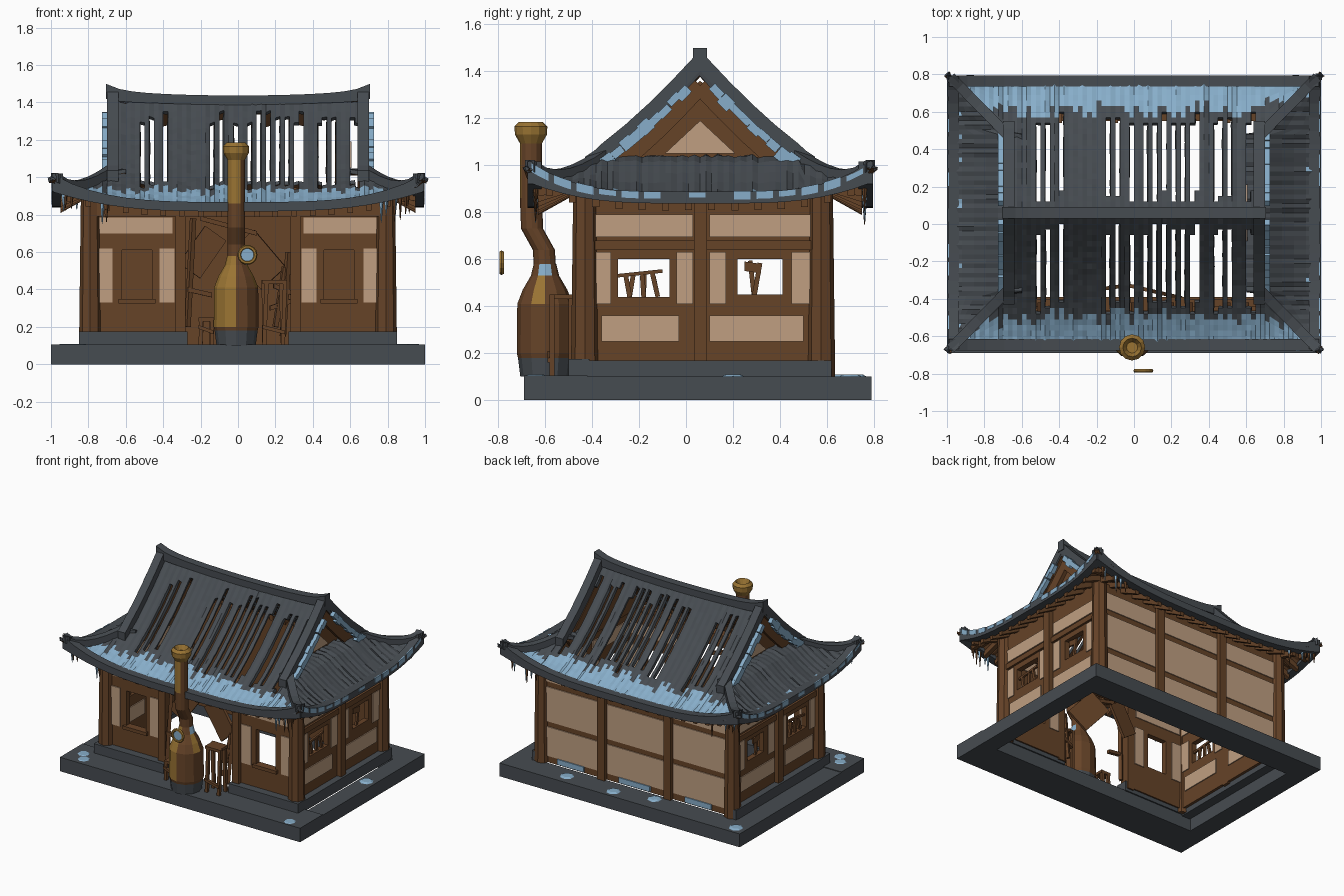
import bpy, bmesh, math, random
from mathutils import Vector

random.seed(4)
cube = bpy.data.objects.get("Cube")
if cube:
    bpy.data.objects.remove(cube)


def material(name, *rgb):
    col = [(c / 255) ** 2.2 for c in rgb] + [1]
    m = bpy.data.materials.new(name)
    m.use_nodes = True
    m.diffuse_color = col
    m.node_tree.nodes["Principled BSDF"].inputs["Base Color"].default_value = col
    return m


SLATE = material("slate", 72, 77, 82)
SNOW = material("pale blue snow", 134, 172, 200)
WOOD = material("dark wood", 102, 69, 44)
PLASTER = material("plaster", 190, 157, 128)
BRASS = material("brass", 152, 115, 54)


def build(name, verts, faces, mats, rule=None, closed=True):
    """Mesh from points; rule picks a slot from face centre and normal."""
    bm = bmesh.new()
    vs = [bm.verts.new(v) for v in verts]
    for f in faces:
        bm.faces.new([vs[i] for i in f])
    bm.normal_update()
    if closed:
        bmesh.ops.recalc_face_normals(bm, faces=bm.faces)
    else:
        for f in bm.faces:
            if f.normal.z < 0:
                f.normal_flip()
    if rule:
        for f in bm.faces:
            f.material_index = rule(f.calc_center_median(), f.normal)
    me = bpy.data.meshes.new(name)
    bm.to_mesh(me)
    bm.free()
    for m in mats:
        me.materials.append(m)
    ob = bpy.data.objects.new(name, me)
    bpy.context.collection.objects.link(ob)
    return ob


def rings(name, loops, mats, rule=None):
    """Skin a list of equal loops and cap both ends."""
    n, k = len(loops[0]), len(loops)
    faces = [(a * n + i, a * n + (i + 1) % n, (a + 1) * n + (i + 1) % n, (a + 1) * n + i)
             for a in range(k - 1) for i in range(n)]
    faces += [tuple(range(n)), tuple(range((k - 1) * n, k * n))]
    return build(name, [p for l in loops for p in l], faces, mats, rule)


def beam(name, pts, w, h, mat, flare=1.0):
    """Rectangular section along a path, upright on shallow runs; flare thickens the ends."""
    pts = [Vector(p) for p in pts]
    loops = []
    for i, p in enumerate(pts):
        t = (pts[min(i + 1, len(pts) - 1)] - pts[max(i - 1, 0)]).normalized()
        side = t.cross(Vector((0, 0, 1)))
        side = side.normalized() if side.length > 0.01 else Vector((1, 0, 0))
        up = Vector((0, 0, 1)) if abs(t.z) < .6 else side.cross(t)
        edge = abs(2 * i / (len(pts) - 1) - 1) ** 6
        a, b = side * w / 2, up * h / 2 * (1 + (flare - 1) * edge)
        loops.append([p - a - b, p + a - b, p + a + b, p - a + b])
    return rings(name, loops, [mat])


def stack(name, levels, mats, rule=None, sides=12):
    """Horizontal rings given as x, y, z, radius."""
    loops = [[(x + r * math.cos(i * math.tau / sides), y + r * math.sin(i * math.tau / sides), z)
              for i in range(sides)] for x, y, z, r in levels]
    return rings(name, loops, mats, rule)


def box(name, x0, x1, y0, y1, z0, z1, mat):
    return rings(name, [[(x0, y0, z), (x1, y0, z), (x1, y1, z), (x0, y1, z)] for z in (z0, z1)], [mat])


# Stone base ring, wide terrace in front
box("terrace", -1, 1, -.69, -.42, 0, .105, SLATE)
box("base_back", -1, 1, .6, .79, 0, .1, SLATE)
for s, n, inner in ((1, "left", .87), (-1, "right", .855)):
    box("base_" + n, *sorted((s * inner, s)), -.42, .6, 0, .1, SLATE)
    box("sill_" + n, *sorted((s * .78, s * .85)), -.48, .62, .09, .17, SLATE)
    box("sill_front_" + n, *sorted((s * .27, s * .85)), -.5, -.41, .1, .175, SLATE)
for x, y in ((-.9, -.55), (-.85, -.62), (.88, -.64), (.93, .2), (.5, .7), (-.2, .66), (-.92, .72), (.1, .72)):
    stack("snow_patch", [(x, y, .1, .05), (x, y, .109, .035)], [SNOW], sides=7)


def slab(name, side, u0, u1, z0, z1, o0, o1, mat):
    """Box on one wall: u runs along the wall, o is distance outwards."""
    if side in ("front", "back"):
        a, b = (-o1, -o0) if side == "front" else (o0, o1)
        return box(name, u0, u1, a, b, z0, z1, mat)
    a, b = (o0, o1) if side == "left" else (-o1, -o0)
    return box(name, a, b, u0, u1, z0, z1, mat)


def bay(side, u0, u1, win, o, panels):
    """Wall bay around a window with plaster panels showing on both faces."""
    w0, w1, z0, z1 = win
    for part in ((u0, u1, .13, z0), (u0, u1, z1, .91), (u0, w0, z0, z1), (w1, u1, z0, z1)):
        slab(side + "_wall", side, *part, o - .04, o, WOOD)
    for p in panels:
        slab(side + "_plaster", side, *p, o - .047, o + .007, PLASTER)


# Front and side walls
for s in (-1, 1):
    def m(a, b):
        return tuple(sorted((s * a, s * b)))
    bay("front", *m(.29, .8), (*m(.46, .62), .35, .61), .44,
        [(*m(.35, .74), .70, .785), (*m(.34, .42), .33, .62), (*m(.67, .75), .33, .62)])
    slab("front_post", "front", *m(.28, .335), .12, .9, .4, .47, WOOD)
    slab("front_window_sill", "front", *m(.44, .64), .325, .35, .4, .46, WOOD)
for side in ("left", "right"):
    bay(side, -.44, .06, (-.29, -.07, .44, .60), .80,
        [(-.39, .03, .695, .79), (-.40, -.32, .41, .63), (-.04, .03, .41, .63), (-.36, -.03, .25, .36)])
    bay(side, .06, .6, (.22, .41, .45, .60), .80,
        [(.1, .54, .695, .79), (.1, .17, .41, .63), (.45, .54, .41, .63), (.1, .5, .25, .36)])
    slab(side + "_mid_post", side, .035, .09, .12, .9, .76, .835, WOOD)
    slab(side + "_rail", side, -.44, .6, .64, .68, .78, .815, WOOD)
    o = .78 if side == "left" else -.78
    for y in (-.24, -.18, -.12, .29):
        beam("lattice_bar", [(o, y, .44), (o, y + random.uniform(-.03, .03), random.uniform(.52, .6))], .015, .02, WOOD)
    beam("lattice_rail", [(o, -.29, .53), (o, -.1, .55)], .015, .015, WOOD)
    beam("lattice_rail", [(o, .25, .57), (o, .32, .56)], .015, .04, WOOD)
for x in (-.79, .79):
    for y in (-.43, .575):
        stack("corner_post", [(x, y, .1, .06), (x, y, .91, .05)], [WOOD], sides=8)

# Back wall, plaster outside only
slab("back_wall", "back", -.8, .8, .1, .91, .55, .59, WOOD)
for a, b in ((-.75, -.31), (-.24, .24), (.31, .75)):
    for z0, z1 in ((.15, .37), (.41, .67), (.71, .84)):
        slab("back_plaster", "back", a, b, z0, z1, .585, .597, PLASTER)
    slab("back_snow", "back", a + .12, b - .1, .11, .15, .59, .605, SNOW)
for x in (-.275, .275):
    slab("back_post", "back", x - .03, x + .03, .1, .9, .56, .62, WOOD)
box("lintel", -.8, .8, -.465, -.39, .79, .88, WOOD)

# Roof surface: concave slope with lifted corners
YC, G, HIP, EAVE = .06, .7, .42, .74


def height(e, x, d):
    lift = .155 * min(abs(x * d) / EAVE, 1) ** 3.5
    return .84 + .57 * max(1 - e / EAVE, 0) ** 1.42 + lift


def front_point(x, d, s):
    return Vector((x, YC + s * d, height(d, x, d)))


def side_point(dy, x, s):
    e = HIP + (EAVE - HIP) * (max(x, G) - G) / (1 - G)
    bow = .02 * (1 - (dy / EAVE) ** 2)
    return Vector((s * x, YC + dy, height(e, x, dy) + bow))


def patch(name, us, start, end, point, s, rows, pick):
    """Corrugated roof sheet; pick returns a slot, or None for a hole."""
    verts, faces, slots = [], [], []
    for i, u in enumerate(us):
        bump = random.uniform(0, .007) + .007 * (i % 2)
        for r in range(rows + 1):
            v = start(u) + (end - start(u)) * r / rows
            jig = Vector((0, 0, bump + random.uniform(-.003, .003)))
            verts.append(point(u, v, s) + jig)
    for i in range(len(us) - 1):
        u, edge = (us[i] + us[i + 1]) / 2, random.uniform(-.04, .04)
        for r in range(rows):
            slot = pick(u, start(u) + (end - start(u)) * (r + .5) / rows, edge)
            a = i * (rows + 1) + r
            if slot is not None:
                faces.append((a, a + 1, a + rows + 2, a + rows + 1))
                slots.append(slot)
    ob = build(name, verts, faces, [SLATE, SNOW, WOOD, WOOD], closed=False)
    for p, slot in zip(ob.data.polygons, slots):
        p.material_index = slot
    sol = ob.modifiers.new("thickness", "SOLIDIFY")
    sol.thickness, sol.offset, sol.material_offset = .022, -1, 2


GAPS = {int((x + 1) / .025) for x in (-.52, -.46, -.39, -.14, -.08, -.02, .06, .11, .16, .21,
                                      .26, .31, .34, .43, .46, .52, .61, .64)}


def main_pick(x, d, edge):
    if int((x + 1) / .025) in GAPS and .09 + edge < d < .51 + edge:
        return None
    return 1 if .55 + edge < d < .69 else 0


def corner_pick(x, d, edge):
    return 1 if .58 + edge < d < .69 else 0


def side_pick(dy, x, edge):
    return 1 if x > .93 and edge > .03 else 0


def hip_start(x):
    return HIP + (EAVE - HIP) * (abs(x) - G) / (1 - G)


def side_start(dy):
    return .6 if abs(dy) <= HIP else G + (1 - G) * (abs(dy) - HIP) / (EAVE - HIP)


cols = [-1 + .025 * i for i in range(81)]
dys = [-EAVE + EAVE * i / 30 for i in range(61)]
for s, n in ((-1, "front"), (1, "back")):
    patch(n + "_roof", cols[12:69], lambda x: 0, .72, front_point, s, 24, main_pick)
    patch(n + "_roof_corner", cols[:13], hip_start, .73, front_point, s, 8, corner_pick)
    patch(n + "_roof_corner", cols[68:], hip_start, .73, front_point, s, 8, corner_pick)
    beam(n + "_eave", [front_point(x * .99, .705, s) - Vector((0, 0, .005)) for x in cols[::4]], .06, .05, SLATE, 1.9)
    for x in cols[4:78:4]:
        d0 = max(.48, hip_start(x)) if abs(x) > G else .48
        beam("rafter", [front_point(x, d, s) - Vector((0, 0, .045)) for d in (d0, .69)], .03, .04, WOOD)
for s, n in ((1, "left"), (-1, "right")):
    patch(n + "_skirt_roof", dys, side_start, .985, side_point, s, 6, side_pick)
    beam(n + "_eave", [side_point(d * .985, .965, s) - Vector((0, 0, .005)) for d in dys[::3]], .06, .05, SLATE, 1.9)
    # Ragged snow on the outer rim
    for k in range(0, 60, 4):
        if abs(k - 28) > 8 or k % 8:
            beam("eave_snow", [side_point(d * .97, .993, s) + Vector((0, 0, .012)) for d in dys[k:k + 4]],
                 .008, random.uniform(.015, .04), SNOW)
    for d in dys[4:58:4]:
        beam("rafter", [side_point(d, x, s) - Vector((0, 0, .045)) for x in (max(.8, side_start(d)), .95)],
             .03, .04, WOOD)
    # Gable end: recessed wall, plaster centre, boards and snow on the verge
    for name, w, z0, z1, x, mat in (("gable_wall", .40, .98, 1.36, .60, WOOD),
                                    ("gable_plaster", .15, 1.05, 1.19, .608, PLASTER)):
        rings(n + "_" + name, [[(s * (x + o), YC - w, z0), (s * (x + o), YC + w, z0), (s * (x + o), YC, z1)]
                               for o in (-.02, 0)], [mat])
    for t in (-1, 1):
        run = [0, .1, .2, .3, .4]

        def verge(x, drop, ds):
            return [front_point(s * x, d, t) + Vector((0, 0, drop)) for d in ds]
        beam("gable_board", verge(.655, -.07, run), .03, .08, WOOD)
        for k in range(9):
            d = .05 + .04 * k
            beam("verge_snow", verge(.712, random.uniform(-.03, -.01), (d, d + .042)), .03,
                 random.uniform(.03, .06), SNOW)
        beam("verge_tiles", verge(.67, .035, run + [.45, .49]), .06, .06, SLATE)
        hip = [front_point(s * (G - .02 + .3 * k / 6), HIP + .305 * k / 6, t) + Vector((0, 0, .02)) for k in range(7)]
        beam("hip_tiles", hip, .055, .05, SLATE)
        for k in range(7):
            x, y = s * random.uniform(.7, .97), YC + t * .70
            top = height(.7, x, .7) - .03
            stack("icicle", [(x, y, top, .012), (x, y, top - random.uniform(.06, .13), .002)],
                  [SNOW if k % 3 == 0 else WOOD], sides=5)
beam("ridge", [(x, YC, 1.412 + .025 * abs(x / .7) ** 2 + .02 * abs(x / .7) ** 12)
               for x in [-.705 + .0705 * i for i in range(21)]], .06, .05, SLATE, 1.6)

# Stove, bent pipe and flared cap
CX = -.01


def stove_rule(c, n):
    if c.z < .18:
        return 2
    if .53 < c.z < .6 and n.x > .8:
        return 3
    if .41 < c.z < .53 and -.4 < n.y < 0:
        return 1
    return 1 if n.y < -.2 and n.x < .1 and c.z > .2 else 0


STOVE = [WOOD, BRASS, SLATE, SNOW]
stack("stove", [(CX, -.6, z, r) for z, r in ((.1, .105), (.18, .115), (.2, .12), (.41, .118), (.47, .095),
                                             (.53, .06), (.58, .048))], STOVE, stove_rule)
stack("pipe", [(CX, y, z, .047) for y, z in ((-.6, .56), (-.605, .64), (-.655, .73), (-.66, .86), (-.66, 1.11))],
      STOVE, lambda c, n: 1 if c.z > .86 and n.y < -.2 and n.x < .6 else 0)
stack("pipe_cap", [(CX, -.66, z, r) for z, r in ((1.09, .045), (1.13, .068), (1.165, .07), (1.185, .05), (1.15, .03))],
      [BRASS])

# Loose round lid in front of the stove
LID = dict(location=(.05, -.785, .585), rotation=(math.pi / 2, 0, 0))
bpy.ops.mesh.primitive_torus_add(major_radius=.043, minor_radius=.011, major_segments=14, minor_segments=6, **LID)
bpy.context.object.name = "lid_ring"
bpy.context.object.data.materials.append(BRASS)
bpy.ops.mesh.primitive_cylinder_add(vertices=14, radius=.04, depth=.008, **LID)
bpy.context.object.name = "lid_glass"
bpy.context.object.data.materials.append(SNOW)

# Broken furniture and doors around the opening
for x0, x1, y0, y1, top in ((-.21, -.13, -.58, -.5, .25), (.13, .25, -.58, -.48, .45)):
    box("table_top", x0, x1, y0, y1, top - .02, top, WOOD)
    for x in (x0 + .01, x1 - .01):
        for y in (y0 + .01, y1 - .01):
            beam("table_leg", [(x, y, .1), (x + random.uniform(-.015, .015), y, top)], .022, .022, WOOD)
    beam("table_brace", [(x0, y0, .2), (x1, y0, .17)], .02, .02, WOOD)
for a, b in (((.24, .15), (.27, .6)), ((.17, .3), (.29, .34)), ((.19, .42), (.29, .38)), ((.2, .2), (.25, .52)),
             ((-.27, .2), (-.24, .78)), ((-.27, .4), (-.14, .37)), ((-.2, .78), (.1, .7))):
    beam("broken_frame", [(a[0], -.46, a[1]), (b[0], -.44, b[1])], .025, .025, WOOD)
beam("hanging_panel", [(.02, -.34, .66), (.19, -.38, .46)], .02, .18, WOOD)
beam("fallen_panel", [(-.26, -.36, .5), (-.12, -.34, .7)], .02, .14, WOOD)
